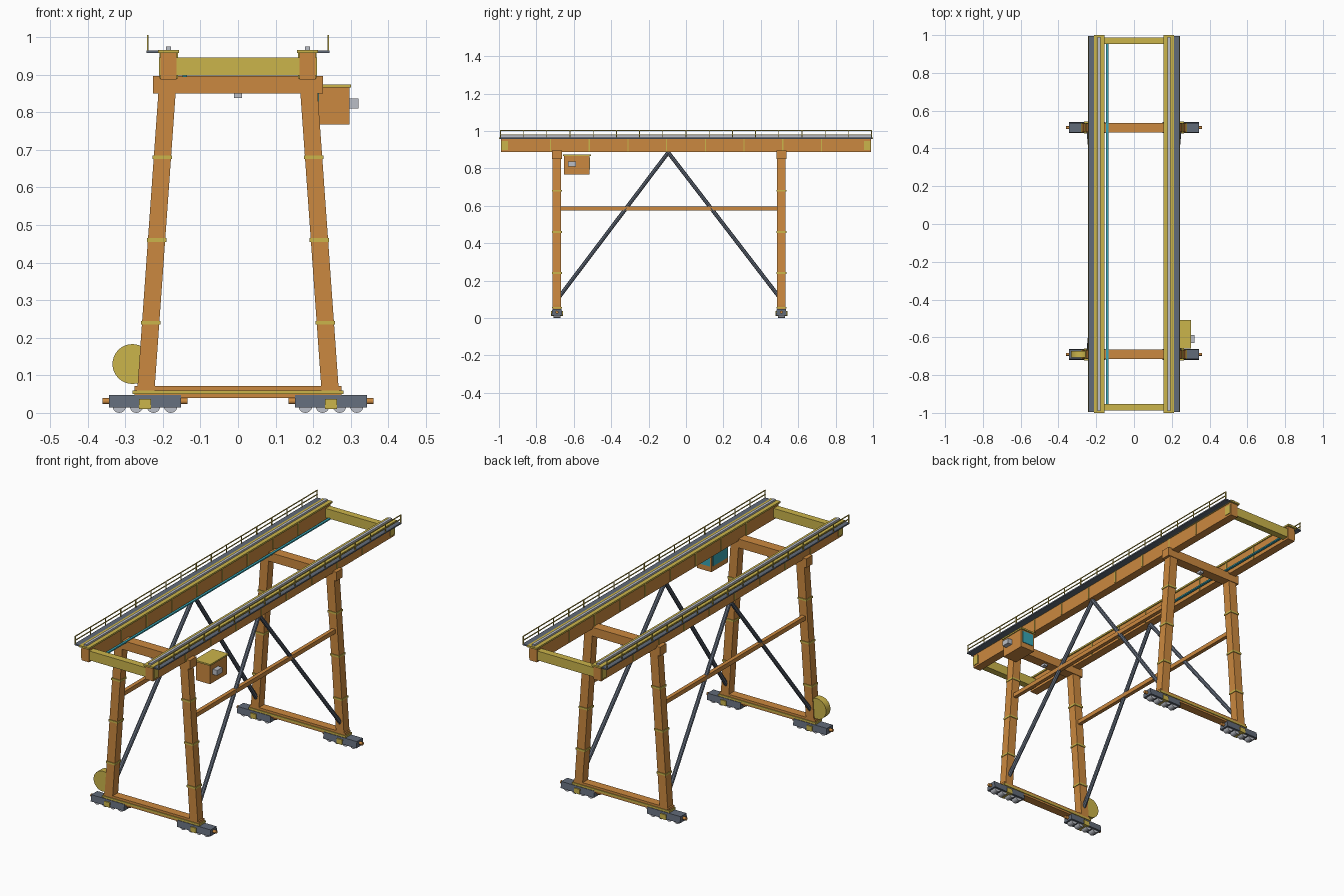
import bpy
import math
from mathutils import Vector

cube = bpy.data.objects.get("Cube")
if cube:
    bpy.data.objects.remove(cube, do_unlink=True)


def material(name, rgb):
    m = bpy.data.materials.new(name)
    m.use_nodes = True
    m.diffuse_color = (*rgb, 1)
    m.node_tree.nodes["Principled BSDF"].inputs["Base Color"].default_value = (*rgb, 1)
    return m


ORANGE = material("orange paint", (0.60, 0.25, 0.05))
YELLOW = material("yellow paint", (0.60, 0.46, 0.07))
GREY = material("slate grey steel", (0.12, 0.145, 0.19))
LIGHT = material("light grey steel", (0.50, 0.52, 0.57))
CYAN = material("cyan glass", (0.04, 0.38, 0.46))


def finish(name, mat):
    ob = bpy.context.object
    ob.name = name
    ob.data.materials.append(mat)
    return ob


def box(name, mat, x, y, z):
    """Box from (min, max) pairs on each axis."""
    bpy.ops.mesh.primitive_cube_add(size=1)
    ob = finish(name, mat)
    lo, hi = Vector((x[0], y[0], z[0])), Vector((x[1], y[1], z[1]))
    for v in ob.data.vertices:
        v.co = [lo[i] if v.co[i] < 0 else hi[i] for i in range(3)]
    return ob


def around(c, half):
    return (c - half, c + half)


def side(s, a, b):
    """Range a..b, mirrored to the other side when s is -1."""
    return tuple(sorted((s * a, s * b)))


def rod(name, mat, a, b, r, sides=8):
    a, b = Vector(a), Vector(b)
    bpy.ops.mesh.primitive_cylinder_add(vertices=sides, radius=r, depth=(b - a).length)
    ob = finish(name, mat)
    ob.rotation_euler = (b - a).to_track_quat("Z", "Y").to_euler()
    ob.location = (a + b) / 2
    if sides > 8:
        bpy.ops.object.shade_smooth_by_angle(angle=math.radians(35))
    return ob


LEG_Y = (-0.69, 0.51)
LEG_TOP, LEG_BOTTOM = 0.86, 0.05


def leg_x(z):
    return 0.189 + (0.85 - z) * 0.071


for s in (-1, 1):
    # Main girder with flange, rail and web stiffeners
    box("girder", ORANGE, side(s, 0.163, 0.206), (-0.99, 0.99), (0.887, 0.958))
    box("girder_flange", YELLOW, side(s, 0.157, 0.213), (-1, 1), (0.957, 0.966))
    box("trolley_rail", LIGHT, around(s * 0.185, 0.007), (-0.99, 0.99), (0.966, 0.975))
    for i in range(8):
        y = (i - 3.5) * 0.207
        box("girder_stiffener", YELLOW, side(s, 0.160, 0.209), around(y, 0.003), (0.89, 0.957))

    # Walkway and handrail
    box("walkway", GREY, side(s, 0.208, 0.243), (-0.995, 0.995), (0.957, 0.964))
    for z in (0.982, 1.003):
        box("handrail", YELLOW, around(s * 0.24, 0.002), (-0.995, 0.995), around(z, 0.002))
    for i in range(17):
        box("handrail_post", YELLOW, around(s * 0.24, 0.002),
            around((i - 8) * 0.124, 0.002), (0.96, 1.004))

    # Side bracing between the two leg frames
    box("side_tie", ORANGE, around(s * leg_x(0.585), 0.01), LEG_Y, around(0.585, 0.011))
    for y in (-0.68, 0.50):
        rod("diagonal_brace", GREY, (s * leg_x(0.11), y, 0.11), (s * 0.187, -0.095, 0.885), 0.0105)

    for y in LEG_Y:
        # Leaning leg: a box whose bottom is moved outwards
        leg = box("leg", ORANGE, around(0, 0.023), around(y, 0.0225), (LEG_BOTTOM, LEG_TOP))
        for v in leg.data.vertices:
            v.co.x += s * leg_x(v.co.z)
        for z in (0.24, 0.46, 0.68):
            box("leg_band", YELLOW, around(s * leg_x(z), 0.026), around(y, 0.026), around(z, 0.005))

        # Bogie with wheels, axle bar and side box
        mid = s * 0.2475
        bogie = box("bogie", GREY, around(mid, 0.0955), around(y, 0.029), (0.014, 0.047))
        for v in bogie.data.vertices:
            if v.co.z > 0.03:
                v.co.y = y + (v.co.y - y) * 0.85
        rod("buffer_bar", ORANGE, (mid - 0.113, y, 0.031), (mid + 0.113, y, 0.031), 0.008, 12)
        box("bogie_side_box", YELLOW, around(mid, 0.016), around(y, 0.032), (0.011, 0.037))
        for k in range(4):
            x = mid + (k - 1.5) * 0.0455
            rod("wheel", LIGHT, (x, y - 0.018, 0.018), (x, y + 0.018, 0.018), 0.018, 20)

for y in LEG_Y:
    # Cross beams joining each pair of legs
    box("upper_cross_beam", ORANGE, (-0.226, 0.226), around(y, 0.026), (0.85, 0.896))
    box("sill_beam", ORANGE, (-0.275, 0.275), around(y, 0.022), (0.04, 0.072))
    box("sill_flange", YELLOW, (-0.28, 0.28), around(y, 0.026), (0.05, 0.06))
    box("work_lamp", LIGHT, around(0, 0.01), around(y, 0.012), (0.838, 0.852))

# End ties between the girders
for s in (-1, 1):
    box("end_tie", YELLOW, (-0.21, 0.21), side(s, 0.952, 0.987), (0.897, 0.945))

# Power cable track
box("cable_track", CYAN, around(-0.142, 0.006), (-0.955, 0.955), (0.893, 0.9))

# Operator cabin
box("cabin", ORANGE, (0.214, 0.296), (-0.652, -0.515), (0.767, 0.866))
box("cabin_roof", YELLOW, (0.21, 0.301), (-0.658, -0.508), (0.865, 0.873))
box("cabin_side_window", CYAN, (0.211, 0.215), (-0.64, -0.525), (0.795, 0.858))
box("cabin_back_window", CYAN, (0.222, 0.288), (-0.516, -0.512), (0.795, 0.858))
box("cabin_unit", LIGHT, (0.296, 0.321), (-0.63, -0.587), (0.81, 0.837))

# Cable reel beside the leg
rod("cable_reel", YELLOW, (-0.281, -0.708, 0.13), (-0.281, -0.672, 0.13), 0.053, 32)
